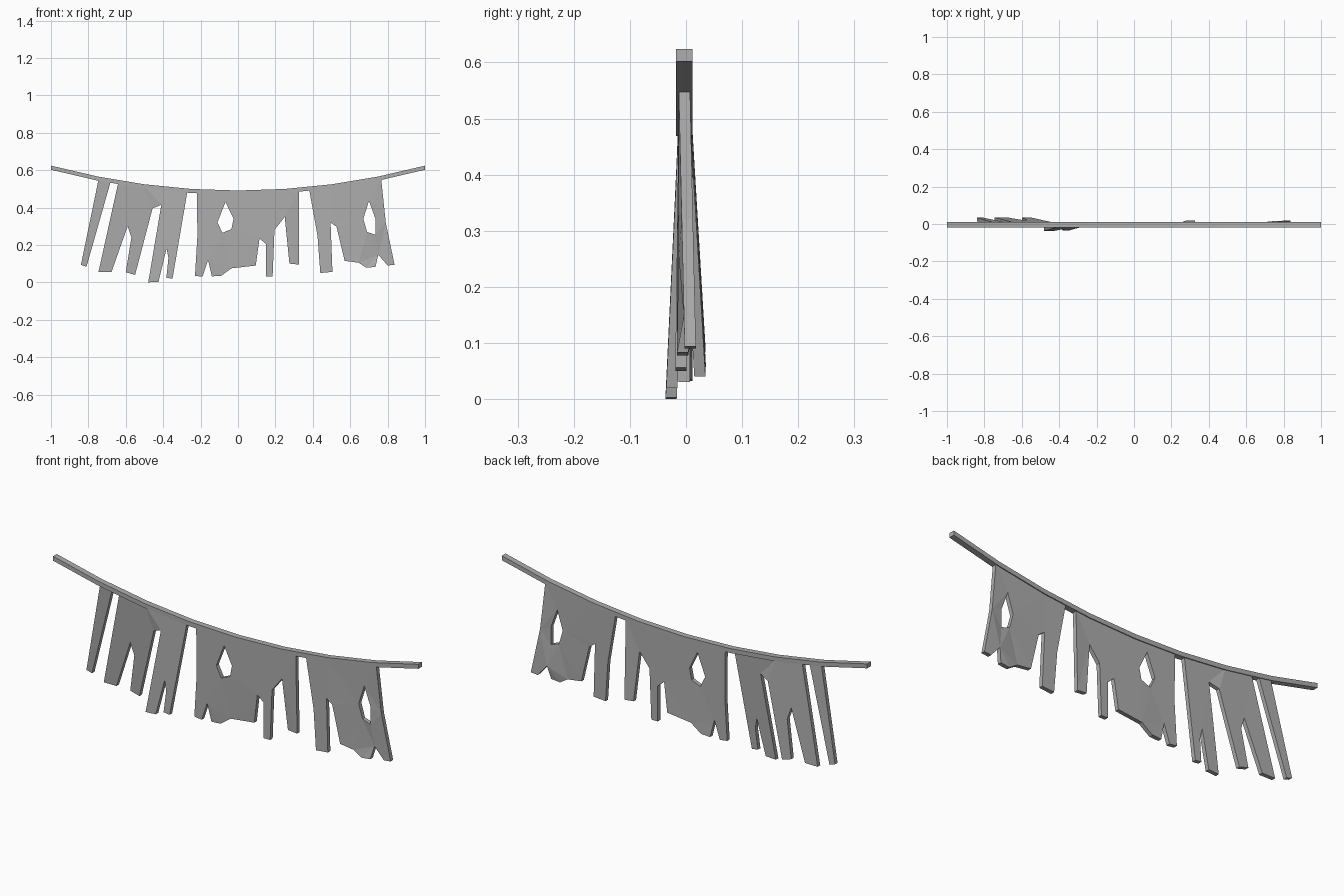
import bpy, bmesh
from mathutils import Vector

cube = bpy.data.objects.get("Cube")
if cube:
    bpy.data.objects.remove(cube, do_unlink=True)

grey = bpy.data.materials.new("worn grey")
grey.use_nodes = True
grey.diffuse_color = (0.42, 0.42, 0.42, 1)
grey.node_tree.nodes["Principled BSDF"].inputs["Base Color"].default_value = grey.diffuse_color

CENTRE_Y = -0.003
ROPE_X = [i / 4 - 1 for i in range(9)]


def rope_z(x):
    """Centre height of the sagging rope."""
    return 0.48 + 0.133 * x * x


def finish(bm, name):
    bmesh.ops.recalc_face_normals(bm, faces=bm.faces)
    mesh = bpy.data.meshes.new(name)
    bm.to_mesh(mesh)
    bm.free()
    mesh.materials.append(grey)
    obj = bpy.data.objects.new(name, mesh)
    bpy.context.collection.objects.link(obj)
    return obj


def make_rope():
    """Square section swept along the sag."""
    bm = bmesh.new()
    rings = []
    for x in ROPE_X:
        z = rope_z(x)
        section = [(-1, -1), (1, -1), (1, 1), (-1, 1)]
        rings.append([bm.verts.new((x, CENTRE_Y + a * 0.0145, z + b * 0.011)) for a, b in section])
    for r, s in zip(rings, rings[1:]):
        for i in range(4):
            j = (i + 1) % 4
            bm.faces.new((r[i], r[j], s[j], s[i]))
    bm.faces.new(rings[0])
    bm.faces.new(rings[-1])
    finish(bm, "rope")


def make_cloth(name, left, right, groups, hole=()):
    """Ragged cloth hung from the rope between left and right.
    groups: (sway, outline points in hundredths), left to right along the hem."""
    bm = bmesh.new()

    def point(x, z, sway):
        drop = max(0, rope_z(x) - z) / 0.45
        return bm.verts.new((x, CENTRE_Y - 0.01 + sway * drop, z))

    def close(loop):
        for a, b in zip(loop, loop[1:] + loop[:1]):
            bm.edges.new((a, b))

    # top edge follows the rope, hem follows the tatters
    tops = [right] + [x for x in reversed(ROPE_X) if left < x < right] + [left]
    outline = [point(x, rope_z(x), 0) for x in tops]
    for sway, points in groups:
        outline += [point(x / 100, z / 100, sway) for x, z in points]
    close(outline)
    if hole:
        close([point(x / 100, z / 100, 0) for x, z in hole])
    bmesh.ops.triangle_fill(bm, use_beauty=True, edges=bm.edges[:], normal=Vector((0, -1, 0)))

    # give the sheet its thickness
    grown = bmesh.ops.extrude_face_region(bm, geom=bm.faces[:], use_keep_orig=True)
    moved = [v for v in grown["geom"] if isinstance(v, bmesh.types.BMVert)]
    bmesh.ops.translate(bm, verts=moved, vec=(0, 0.02, 0))
    finish(bm, name)


BACK, FRONT = 0.026, -0.021

make_rope()

make_cloth("single_strip", -0.745, -0.68, [(BACK, [(-84, 9.3), (-81, 8.3)])])

make_cloth("right_cloth", -0.64, -0.27, [
    (BACK, [(-74.6, 5.6), (-67.6, 5.6), (-59, 30), (-57, 24), (-60, 5.4), (-55, 4), (-45.7, 39.5)]),
    (FRONT, [(-41, 41.5), (-48, 0), (-42.5, 0.3), (-38.2, 18), (-37.2, 13), (-38.3, 2.4), (-35, 2)]),
])

make_cloth("middle_cloth", -0.22, 0.325, [
    (0, [(-21.7, 25), (-23, 3.5), (-19, 3), (-16, 12)]),
    (0.005, [(-14, 3.2), (-9, 3.5), (-3.5, 7.5), (9.5, 9)]),
    (0, [(11.5, 23.5), (15, 20.5), (15, 3), (18.5, 3), (19.5, 28), (25, 35)]),
    (0.012, [(27.5, 10), (32.5, 9.5)]),
], hole=[(-6.7, 43), (-2.4, 34), (-3.5, 28.5), (-8.3, 26.5), (-11, 32)])

make_cloth("left_cloth", 0.38, 0.765, [
    (-0.006, [(42.5, 25), (44, 5), (50.5, 5.6), (49.5, 32), (52.7, 29.7)]),
    (-0.003, [(57, 11.5), (64.5, 10.5), (68.7, 7.8), (73.5, 8.3)]),
    (0.01, [(75, 14.7), (80, 9), (83.7, 9.4), (79, 32)]),
], hole=[(70, 43.5), (73.5, 34), (73.5, 25.4), (69, 27), (67, 34)])
